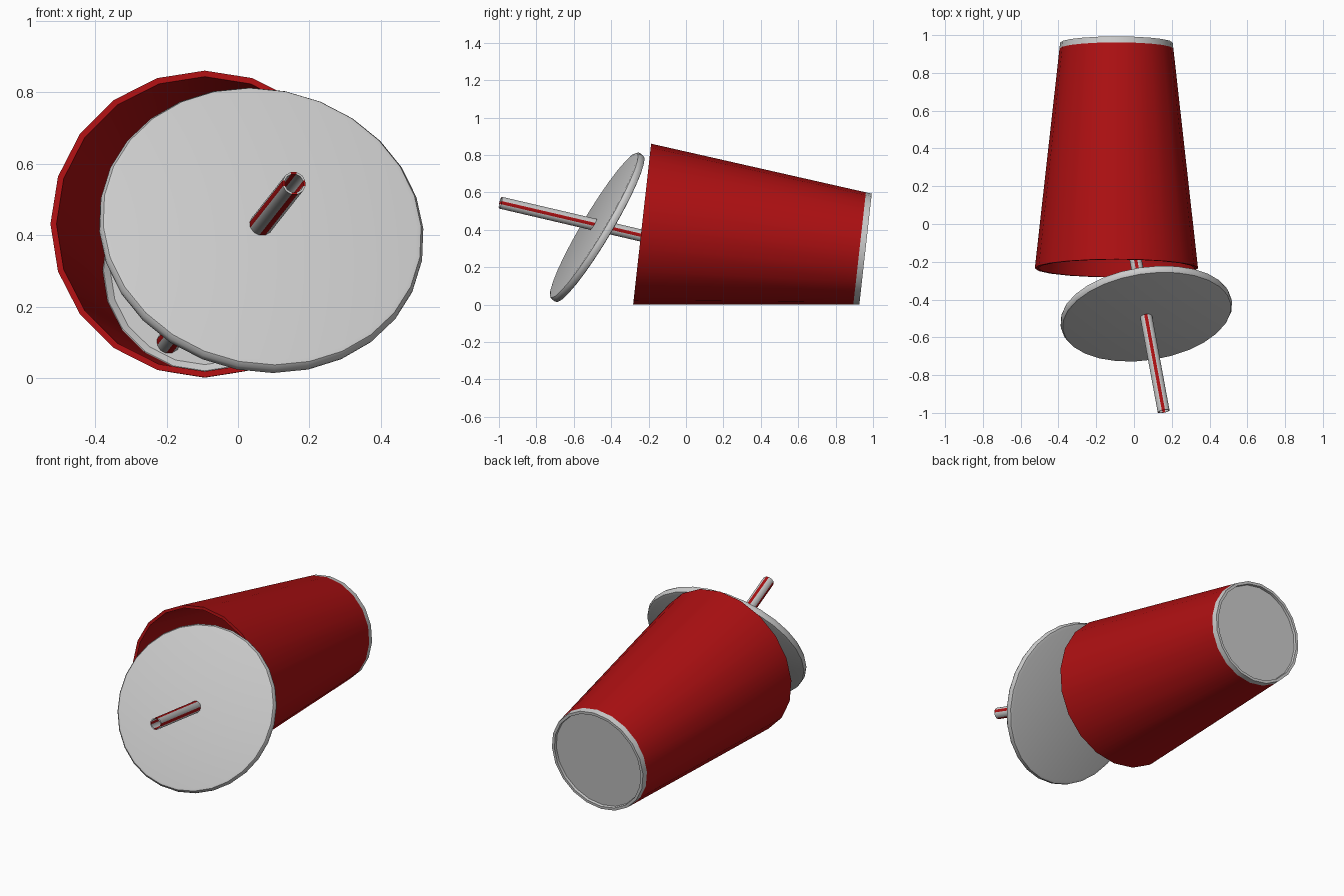
import bpy, bmesh, math
from mathutils import Matrix, Vector

if "Cube" in bpy.data.objects:
    bpy.data.objects.remove(bpy.data.objects["Cube"])

red = bpy.data.materials.new("red_paint")
red.diffuse_color = (0.42, 0.005, 0.006, 1)
red.use_nodes = True
red.node_tree.nodes["Principled BSDF"].inputs["Base Color"].default_value = red.diffuse_color
grey = bpy.data.materials.new("light_grey")
grey.diffuse_color = (0.55, 0.55, 0.55, 1)
grey.use_nodes = True
grey.node_tree.nodes["Principled BSDF"].inputs["Base Color"].default_value = grey.diffuse_color


def frame(origin, axis, up=(0, 0, 1)):
    """Matrix with local z along axis and local x as close to up as possible."""
    z = Vector(axis).normalized()
    up = Vector(up)
    x = (up - z * up.dot(z)).normalized()
    m = Matrix((x, z.cross(x), z)).transposed().to_4x4()
    m.translation = Vector(origin)
    return m


def lathe(name, profile, sides, matrix, mats=(), closed=False, phase=0.0, pick=None):
    """Spin (radius, height) points; pick(side) gives the material index."""
    bm = bmesh.new()
    rings = []
    for i in range(sides):
        a = math.tau * (i + phase) / sides
        rings.append([bm.verts.new((r * math.cos(a), r * math.sin(a), h))
                      for r, h in profile])
    n = len(profile)
    for i in range(sides):
        p, q = rings[i], rings[(i + 1) % sides]
        for j in range(n if closed else n - 1):
            k = (j + 1) % n
            f = bm.faces.new((p[j], q[j], q[k], p[k]))
            f.material_index = pick(i) if pick else 0
    bmesh.ops.remove_doubles(bm, verts=bm.verts, dist=1e-5)
    bmesh.ops.recalc_face_normals(bm, faces=bm.faces)
    me = bpy.data.meshes.new(name)
    bm.to_mesh(me)
    bm.free()
    for m in mats:
        me.materials.append(m)
    ob = bpy.data.objects.new(name, me)
    bpy.context.collection.objects.link(ob)
    ob.matrix_world = matrix
    bpy.ops.object.select_all(action='DESELECT')
    ob.select_set(True)
    bpy.context.view_layer.objects.active = ob
    bpy.ops.object.shade_smooth_by_angle(angle=math.radians(35))
    return ob


# Cup lying on its side, local z runs from base to mouth
cup = frame((-0.093, 0.96, 0.297), (0, -1.195, 0.134))
R0, R1, L, T, H = 0.298, 0.432, 1.202, 0.017, 0.032
rh = R0 + (R1 - R0) * H / L
lathe("cup_wall", [(rh, H), (R1, L), (R1 - T, L), (rh - T, H)], 20, cup, [red], closed=True)

# Grey foot ring with a recessed floor
lathe("cup_base", [(0, 0.015), (R0 - 0.018, 0.015), (R0 - 0.016, 0), (R0, 0), (rh, H),
                   (rh - T - 0.001, H + 0.012), (rh - T - 0.02, 0.03), (0, 0.03)], 20, cup, [grey])

# Lid slipped off the mouth: thin disc with a rounded edge
lid = frame((0.065, -0.475, 0.414), (0.131, -0.85, 0.508))
R = 0.458
lathe("lid", [(0, -0.02), (R - 0.02, -0.022), (R - 0.004, -0.018), (R, -0.006),
              (R, 0.008), (R - 0.008, 0.02), (R - 0.02, 0.023), (0, 0.024)], 28, lid, [grey])

# Hollow straw with four red stripes
tip, end = Vector((0.157, -0.992, 0.545)), Vector((-0.195, 0.915, 0.10))
straw = frame(end, tip - end)
length = (tip - end).length
lathe("straw", [(0.033, 0), (0.033, length), (0.027, length), (0.027, 0)], 12, straw,
      [grey, red], closed=True, phase=0.5, pick=lambda i: 1 if i % 3 == 2 else 0)
